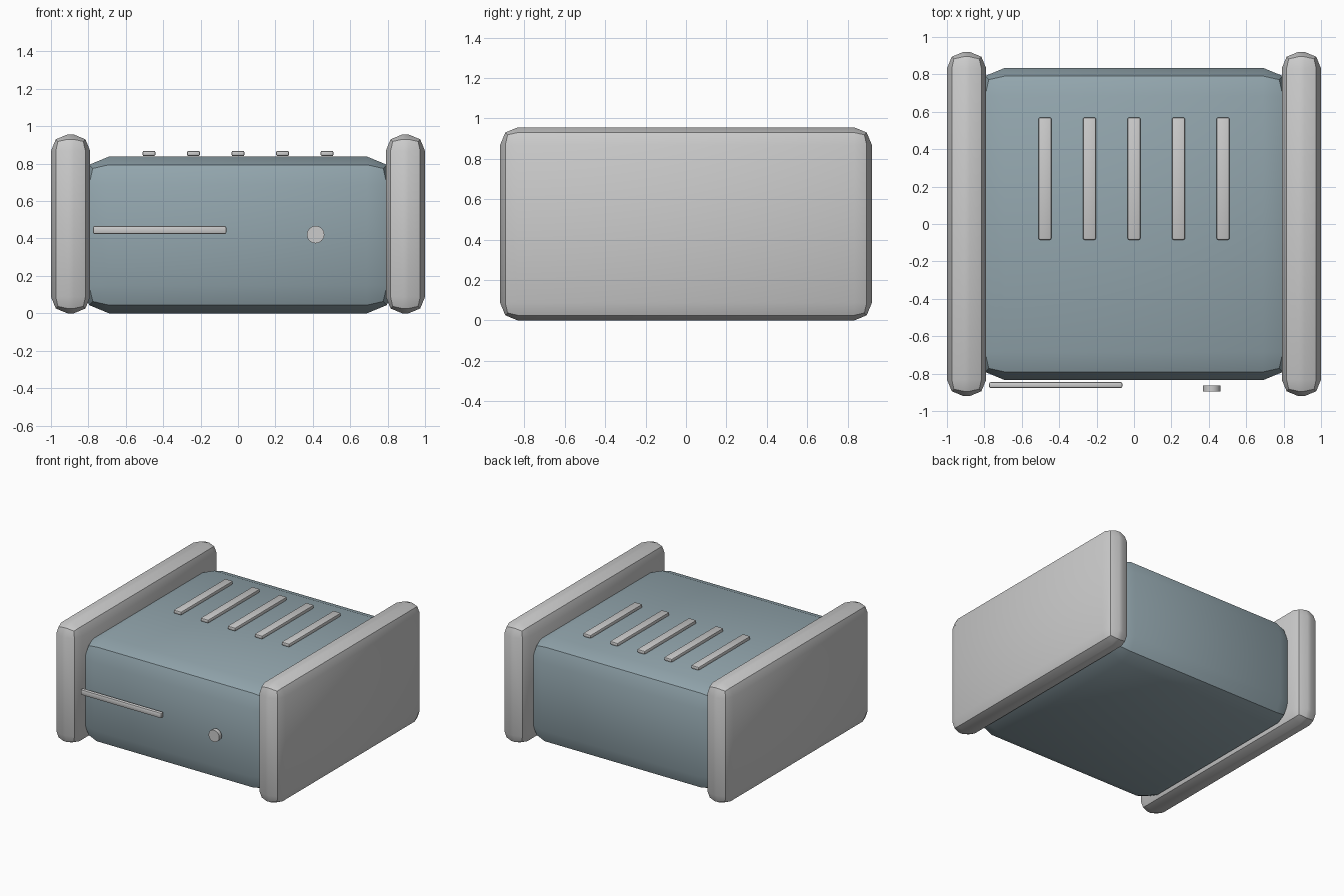
import bpy, bmesh, math
from mathutils import Matrix, Vector

if "Cube" in bpy.data.objects:
    bpy.data.objects.remove(bpy.data.objects["Cube"])

shell = bpy.data.materials.new("slate_shell")
shell.diffuse_color = (0.29, 0.38, 0.42, 1)
shell.use_nodes = True
shell.node_tree.nodes["Principled BSDF"].inputs["Base Color"].default_value = shell.diffuse_color


def finish(name, bm, mat=None):
    mesh = bpy.data.meshes.new(name)
    bm.to_mesh(mesh)
    bm.free()
    ob = bpy.data.objects.new(name, mesh)
    bpy.context.collection.objects.link(ob)
    if mat:
        mesh.materials.append(mat)
    bpy.ops.object.select_all(action='DESELECT')
    ob.select_set(True)
    bpy.context.view_layer.objects.active = ob
    bpy.ops.object.shade_smooth_by_angle(angle=math.radians(30))
    return ob


def rounded_box(name, lo, hi, bevel, mat=None):
    """Box between two corners with a two-step bevel on every edge."""
    lo, hi = Vector(lo), Vector(hi)
    bm = bmesh.new()
    bmesh.ops.create_cube(bm, size=1)
    bmesh.ops.scale(bm, vec=hi - lo, verts=bm.verts)
    bmesh.ops.translate(bm, vec=(lo + hi) / 2, verts=bm.verts)
    bmesh.ops.bevel(bm, geom=bm.edges[:], offset=bevel, segments=2,
                    profile=0.5, affect='EDGES')
    return finish(name, bm, mat)


# Main housing
rounded_box("housing", (-0.84, -0.835, 0), (0.84, 0.835, 0.838), 0.15, shell)

# Side panels
for side, x in (("left", -0.895), ("right", 0.895)):
    rounded_box(f"{side}_side_panel", (x - 0.105, -0.92, 0),
                (x + 0.105, 0.92, 0.956), 0.088)

# Top vent bars
for i in range(5):
    x = (i - 2) * 0.238
    rounded_box(f"vent_bar_{i + 1}", (x - 0.035, -0.085, 0.84),
                (x + 0.035, 0.57, 0.869), 0.01)

# Front slot strip
rounded_box("front_slot", (-0.775, -0.878, 0.423), (-0.062, -0.845, 0.467), 0.01)

# Round front button
bm = bmesh.new()
bmesh.ops.create_cone(bm, cap_ends=True, segments=16, radius1=0.047,
                      radius2=0.047, depth=0.033,
                      matrix=Matrix.Translation((0.415, -0.88, 0.421))
                      @ Matrix.Rotation(math.pi / 2, 4, 'X'))
finish("front_button", bm)
